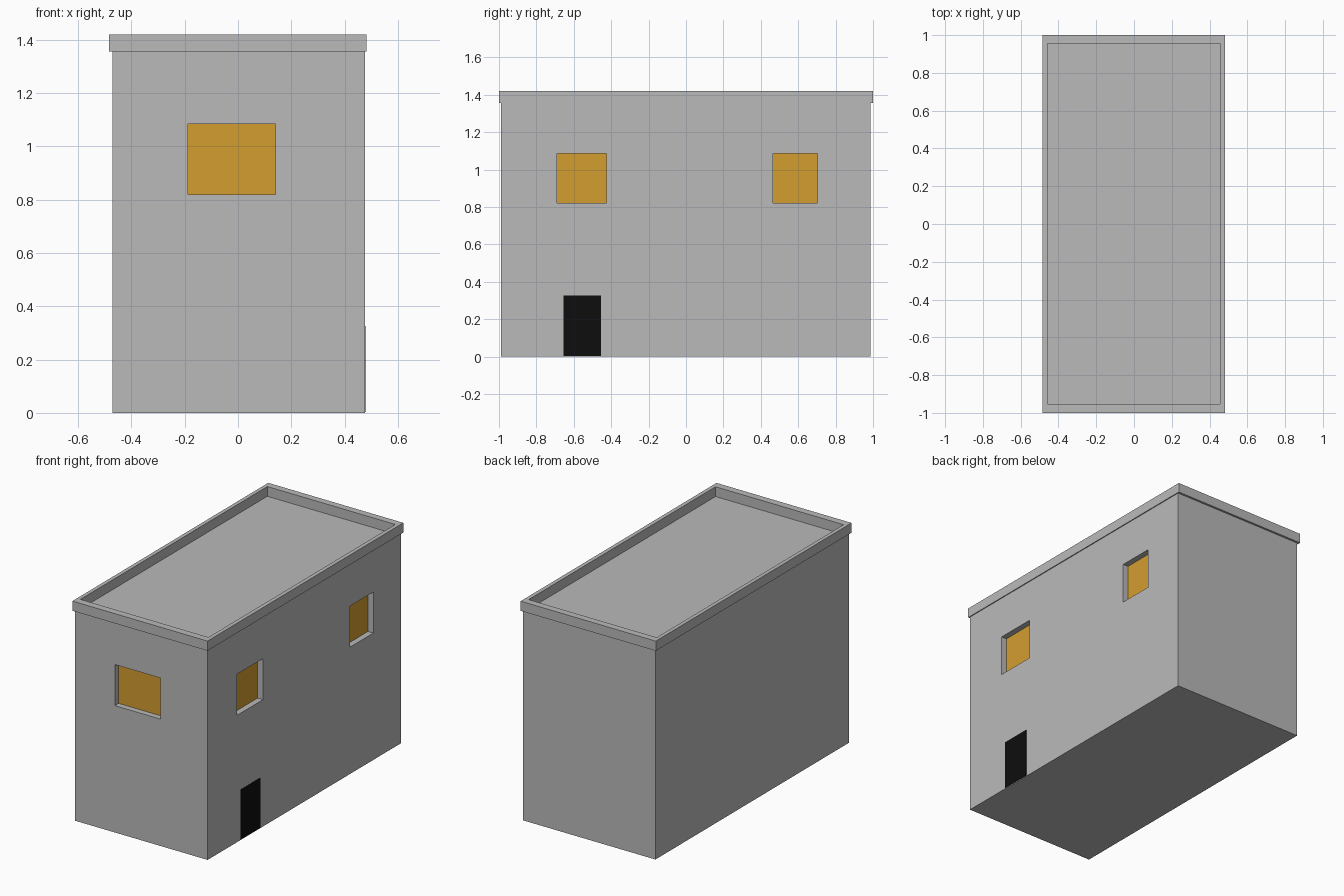
import bpy
import bmesh

if "Cube" in bpy.data.objects:
    bpy.data.objects.remove(bpy.data.objects["Cube"])


def material(name, rgb):
    m = bpy.data.materials.new(name)
    m.diffuse_color = (*rgb, 1.0)
    m.use_nodes = True
    m.node_tree.nodes["Principled BSDF"].inputs["Base Color"].default_value = m.diffuse_color
    return m


grey = material("concrete grey", (0.49, 0.49, 0.49))
amber = material("window amber", (0.65, 0.34, 0.03))
black = material("door black", (0.004, 0.004, 0.004))


def add_box(bm, lo, hi):
    """Add an axis-aligned box between two corners."""
    cube = bmesh.ops.create_cube(bm, size=1)
    for v in cube["verts"]:
        v.co = [(a + b) / 2 + c * (b - a) for a, b, c in zip(lo, hi, v.co)]


def boxes(name, corners, mat):
    bm = bmesh.new()
    for lo, hi in corners:
        add_box(bm, lo, hi)
    mesh = bpy.data.meshes.new(name)
    bm.to_mesh(mesh)
    bm.free()
    mesh.materials.append(mat)
    obj = bpy.data.objects.new(name, mesh)
    bpy.context.collection.objects.link(obj)
    return obj


# Main dimensions
X0, X1, Y0, Y1 = -0.472, 0.476, -0.99, 0.986
ROOF, TOP = 1.357, 1.42
SILL, HEAD = 0.82, 1.085
DEPTH, PANE = 0.042, 0.004

# Walls and flat roof
walls = boxes("walls", [((X0, Y0, 0), (X1, Y1, ROOF))], grey)

# Window recesses: one in front, two on the right
front_span = (-0.187, 0.14)
side_spans = [(-0.69, -0.425), (0.465, 0.702)]
a, b = front_span
cuts = [((a, Y0 - 0.1, SILL), (b, Y0 + DEPTH, HEAD))]
panes = [((a, Y0 + DEPTH - PANE, SILL), (b, Y0 + DEPTH, HEAD))]
for a, b in side_spans:
    cuts.append(((X1 - DEPTH, a, SILL), (X1 + 0.1, b, HEAD)))
    panes.append(((X1 - DEPTH, a, SILL), (X1 - DEPTH + PANE, b, HEAD)))

cutter = boxes("window_cutter", cuts, grey)
cutter.hide_render = True
cutter.hide_viewport = True
cutter.display_type = 'WIRE'
mod = walls.modifiers.new("window recesses", 'BOOLEAN')
mod.operation = 'DIFFERENCE'
mod.solver = 'EXACT'
mod.object = cutter

# Window panes at the back of the recesses
boxes("window_panes", panes, amber)

# Door plate on the right wall
boxes("door", [((X1 - 0.001, -0.655, 0.004), (X1 + 0.002, -0.455, 0.326))], black)

# Parapet ring: outer and inner rectangles joined into one closed frame
outer = [(-0.484, -1), (0.482, -1), (0.482, 1), (-0.484, 1)]
inner = [(-0.459, -0.953), (0.456, -0.953), (0.456, 0.955), (-0.459, 0.955)]
bm = bmesh.new()
rings = [[bm.verts.new((x, y, z)) for x, y in loop]
         for loop, z in ((outer, ROOF), (outer, TOP), (inner, TOP), (inner, ROOF))]
for r in range(4):
    p, q = rings[r], rings[(r + 1) % 4]
    for i in range(4):
        j = (i + 1) % 4
        bm.faces.new((p[i], p[j], q[j], q[i]))
bmesh.ops.recalc_face_normals(bm, faces=bm.faces)
mesh = bpy.data.meshes.new("parapet")
bm.to_mesh(mesh)
bm.free()
mesh.materials.append(grey)
bpy.context.collection.objects.link(bpy.data.objects.new("parapet", mesh))
